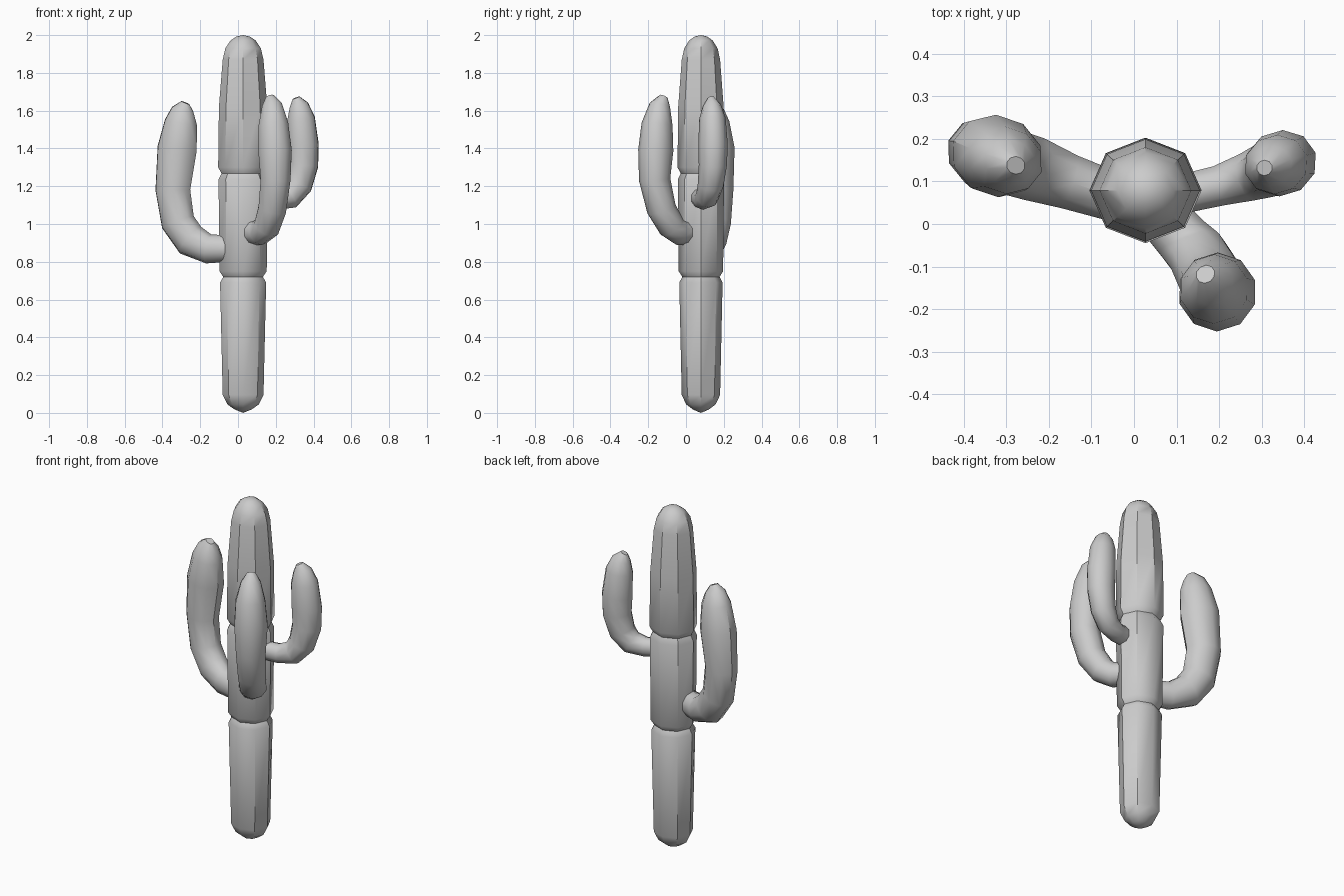
import bpy, bmesh, math
from mathutils import Vector

if "Cube" in bpy.data.objects:
    bpy.data.objects.remove(bpy.data.objects["Cube"])


def skin(name, rings, tip_points=None):
    """Join equal-sized rings of points with quads and close both ends."""
    bm = bmesh.new()
    loops = [[bm.verts.new(p) for p in ring] for ring in rings]
    n = len(loops[0])
    for a, b in zip(loops, loops[1:]):
        for i in range(n):
            j = (i + 1) % n
            bm.faces.new((a[i], a[j], b[j], b[i]))
    if tip_points:
        for loop, p in zip((loops[0], loops[-1]), tip_points):
            tip = bm.verts.new(p)
            for i in range(n):
                bm.faces.new((loop[i], loop[(i + 1) % n], tip))
    else:
        bm.faces.new(loops[0])
        bm.faces.new(loops[-1])
    bmesh.ops.recalc_face_normals(bm, faces=bm.faces)
    mesh = bpy.data.meshes.new(name)
    bm.to_mesh(mesh)
    bm.free()
    obj = bpy.data.objects.new(name, mesh)
    bpy.context.collection.objects.link(obj)
    bpy.ops.object.select_all(action='DESELECT')
    obj.select_set(True)
    bpy.context.view_layer.objects.active = obj
    bpy.ops.object.shade_smooth_by_angle(angle=math.radians(40))
    return obj


# Trunk: octagonal column with two pinched joints
CX, CY = 0.027, 0.079
profile = [(0.045, 0.018), (0.083, 0.045), (0.108, 0.095), (0.122, 0.69),
           (0.105, 0.72), (0.125, 0.75), (0.130, 1.235), (0.114, 1.268),
           (0.132, 1.30), (0.128, 1.62), (0.108, 1.87), (0.094, 1.93),
           (0.066, 1.972), (0.034, 1.993)]
trunk_rings = [[(CX + r * math.cos(i * math.pi / 4),
                 CY + 0.94 * r * math.sin(i * math.pi / 4), z)
                for i in range(8)] for r, z in profile]
skin("trunk", trunk_rings, [(CX, CY, 0.0), (CX, CY, 2.0)])


def arm(name, path, flat, sides=10):
    """Tapered tube along a path of (x, y, z, radius)."""
    pts = [Vector(p[:3]) for p in path]
    out = pts[len(pts) // 2] - pts[0]
    side = Vector((-out.y, out.x, 0)).normalized()
    rings = []
    for k, p in enumerate(pts):
        t = pts[min(k + 1, len(pts) - 1)] - pts[max(k - 1, 0)]
        up = t.cross(side).normalized()
        r = path[k][3]
        rings.append([p + up * r * math.cos(a) + side * r * flat * math.sin(a)
                      for a in (2 * math.pi * i / sides for i in range(sides))])
    return skin(name, rings)


# Arms: each leaves the trunk sideways, bends upward and tapers
arm("left_arm", [
    (-0.02, 0.055, 0.87, 0.068), (-0.155, 0.10, 0.868, 0.078),
    (-0.252, 0.135, 0.915, 0.092), (-0.318, 0.155, 1.01, 0.094),
    (-0.345, 0.165, 1.18, 0.097), (-0.322, 0.16, 1.40, 0.110),
    (-0.302, 0.15, 1.54, 0.090), (-0.292, 0.145, 1.605, 0.062),
    (-0.278, 0.138, 1.642, 0.024)], 0.87)

arm("right_arm", [
    (0.09, 0.065, 1.14, 0.052), (0.20, 0.09, 1.13, 0.055),
    (0.275, 0.113, 1.145, 0.066), (0.322, 0.13, 1.205, 0.074),
    (0.347, 0.142, 1.31, 0.081), (0.346, 0.143, 1.42, 0.085),
    (0.334, 0.14, 1.56, 0.076), (0.322, 0.137, 1.63, 0.052),
    (0.307, 0.132, 1.668, 0.020)], 0.91)

arm("front_arm", [
    (0.07, 0.015, 0.955, 0.064), (0.115, -0.035, 0.955, 0.068),
    (0.152, -0.075, 0.985, 0.073), (0.182, -0.13, 1.08, 0.078),
    (0.199, -0.166, 1.235, 0.083), (0.196, -0.160, 1.39, 0.093),
    (0.188, -0.153, 1.53, 0.082), (0.180, -0.138, 1.63, 0.055),
    (0.168, -0.118, 1.674, 0.023)], 1.0)
